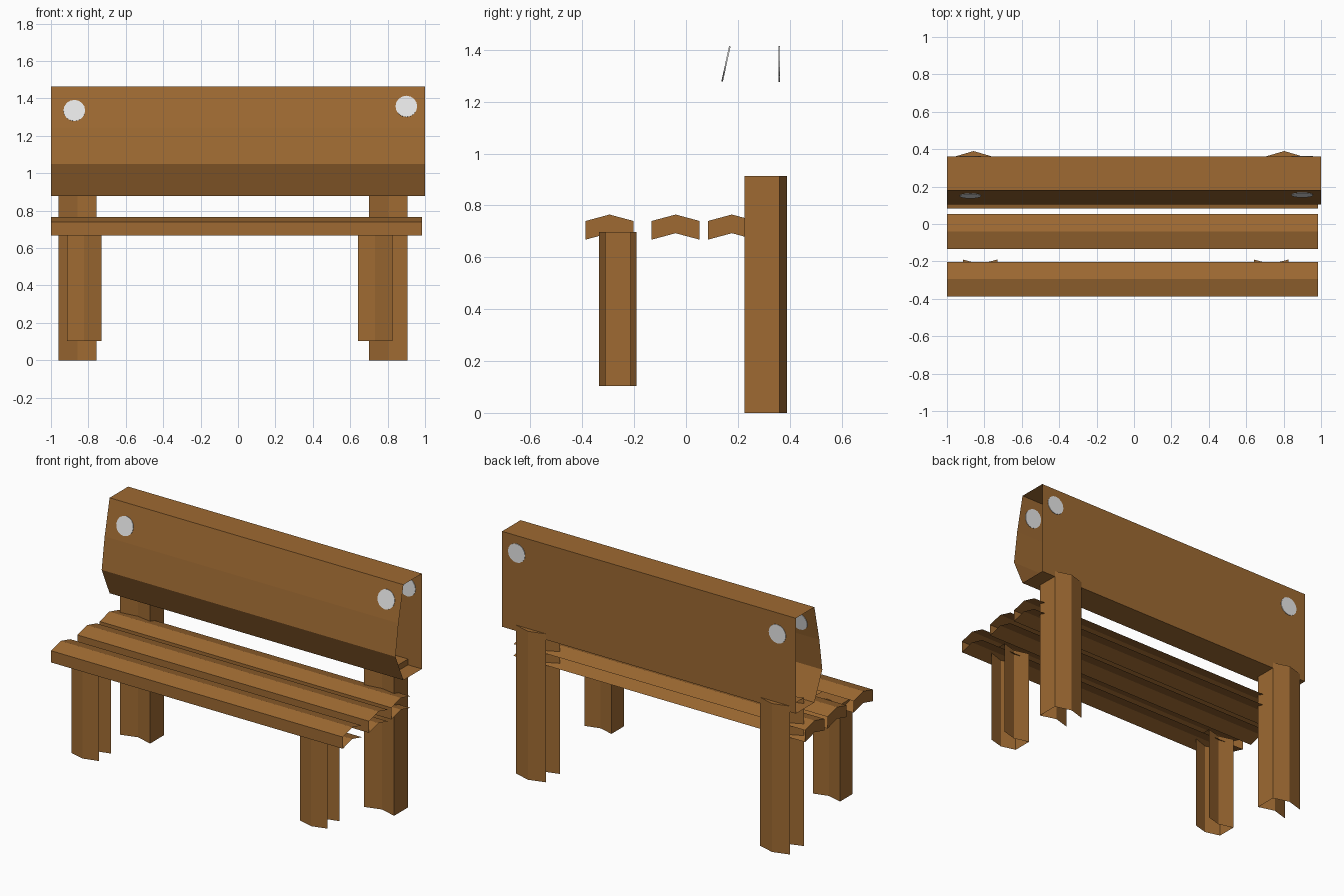
import bpy, bmesh, math
from mathutils import Vector, Matrix

if "Cube" in bpy.data.objects:
    bpy.data.objects.remove(bpy.data.objects["Cube"])


def material(name, rgb):
    m = bpy.data.materials.new(name)
    m.diffuse_color = (*rgb, 1)
    m.use_nodes = True
    m.node_tree.nodes["Principled BSDF"].inputs["Base Color"].default_value = m.diffuse_color
    return m


WOOD = material("brown wood", (0.342, 0.144, 0.032))
BOLT = material("light grey metal", (0.80, 0.80, 0.80))


def finish(bm, name, mat):
    bmesh.ops.recalc_face_normals(bm, faces=bm.faces)
    me = bpy.data.meshes.new(name)
    bm.to_mesh(me)
    bm.free()
    me.materials.append(mat)
    ob = bpy.data.objects.new(name, me)
    bpy.context.collection.objects.link(ob)
    return ob


def beam(name, base, apex, along, width, depth, ridge, length):
    """Hollow chevron beam: capped at the far end, open at the base and on one side."""
    base, v, t = Vector(base), Vector(apex), Vector(along)
    u = v.cross(t)
    bm = bmesh.new()
    profile = [(-width / 2, depth), (0, depth + ridge), (width / 2, depth),
               (width / 2, 0), (0, ridge), (-width / 2, 0)]
    lo, hi = [[bm.verts.new(base + u * a + v * b + t * h) for a, b in profile]
              for h in (0, length)]
    for i in range(5):                       # the sixth side stays open
        bm.faces.new((lo[i], lo[i + 1], hi[i + 1], hi[i]))
    bm.faces.new((hi[0], hi[1], hi[4], hi[5]))   # end cap, two halves
    bm.faces.new((hi[1], hi[2], hi[3], hi[4]))
    return finish(bm, name, WOOD)


# Legs: back pair ridged to the rear, front pair ridged to the front
for side, xb, xf in (("left", -0.858, -0.823), ("right", 0.803, 0.733)):
    beam("back_leg_" + side, (xb, 0.225, 0), (0, 1, 0), (0, 0, 1),
         0.204, 0.135, 0.03, 0.913)
    beam("front_leg_" + side, (xf, -0.19, 0.104), (0, -1, 0), (0, 0, 1),
         0.185, 0.12, 0.025, 0.594)

# Seat slats
for i, y in enumerate((-0.295, -0.04, 0.177)):
    beam(f"seat_slat_{i + 1}", (0.985, y, 0.668), (0, 0, 1), (-1, 0, 0),
         0.186, 0.072, 0.025, 1.985)

# Backrest: bulging profile swept along x, open at both ends
PROFILE = [(0.36, 0.877), (0.36, 1.464), (0.18, 1.464),
           (0.132, 1.245), (0.103, 1.05), (0.18, 0.877)]
bm = bmesh.new()
left, right = [[bm.verts.new((x, y, z)) for y, z in PROFILE] for x in (-1, 1)]
for i in range(6):
    j = (i + 1) % 6
    bm.faces.new((left[i], left[j], right[j], right[i]))
finish(bm, "backrest", WOOD)

# Bolt discs showing on both faces of the front and back panels
slope = (0.18 - 0.132) / (1.464 - 1.245)
for side, x, z in (("left", -0.875, 1.335), ("right", 0.9, 1.357)):
    for panel, y, tilt in (("front", 0.18 - (1.464 - z) * slope, math.atan(slope)),
                           ("back", 0.36, 0)):
        bm = bmesh.new()
        place = Matrix.Translation((x, y, z)) @ Matrix.Rotation(math.pi / 2 - tilt, 4, "X")
        bmesh.ops.create_cone(bm, cap_ends=True, segments=16, radius1=0.058,
                              radius2=0.058, depth=0.006, matrix=place)
        finish(bm, f"bolt_{panel}_{side}", BOLT)
